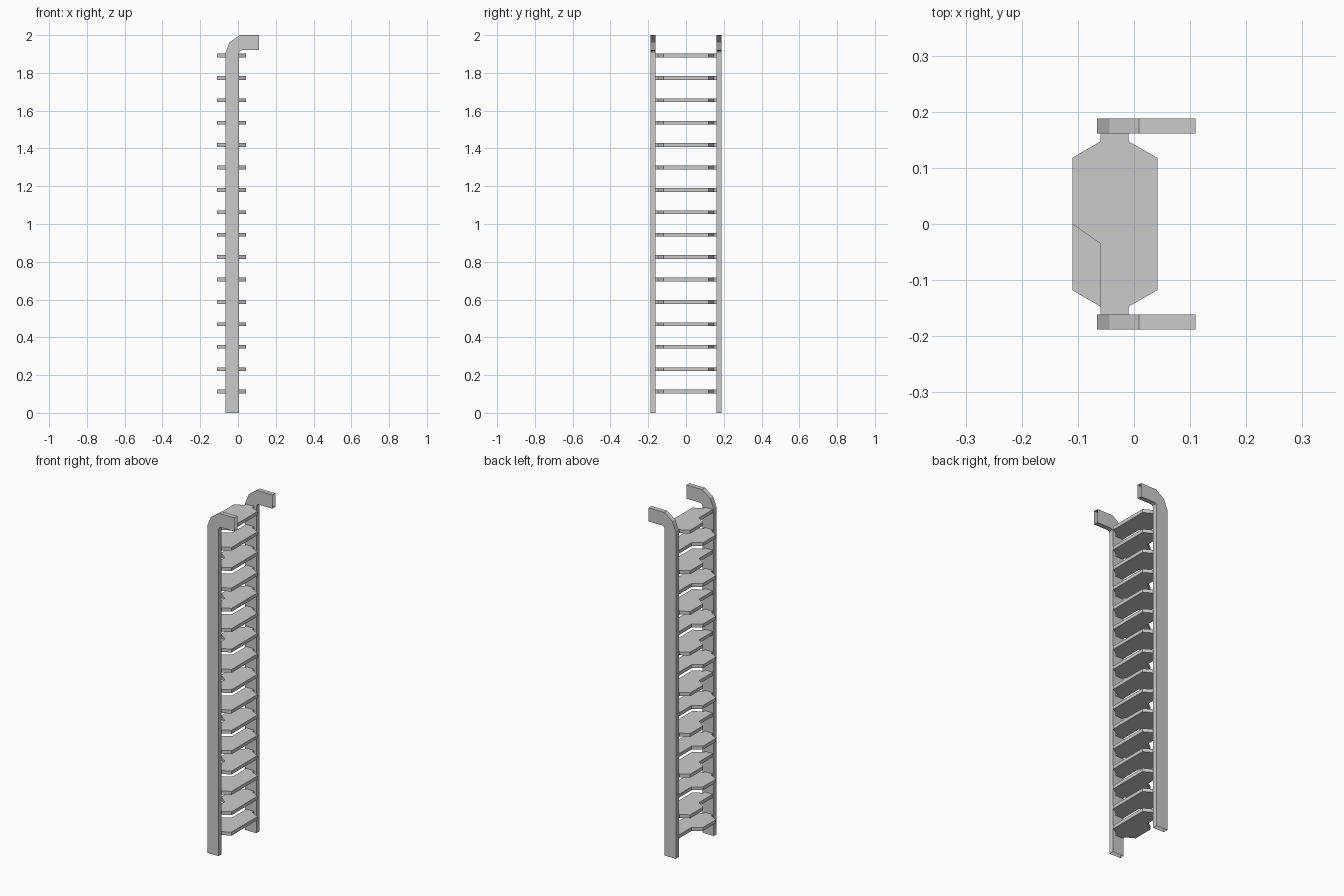
import bpy, bmesh

if "Cube" in bpy.data.objects:
    bpy.data.objects.remove(bpy.data.objects["Cube"])

STEPS = 16
FIRST_Z, PITCH, THICK = 0.113, 0.1186, 0.02
Y_IN, Y_OUT = 0.161, 0.188


def make_object(name, bm):
    bmesh.ops.recalc_face_normals(bm, faces=bm.faces)
    mesh = bpy.data.meshes.new(name)
    bm.to_mesh(mesh)
    bm.free()
    obj = bpy.data.objects.new(name, mesh)
    bpy.context.collection.objects.link(obj)
    return obj


# Side rails: open-ended rectangular tubes that hook over at the top
OUTER = [(-0.066, 0), (-0.066, 1.908), (-0.044, 1.962), (0.009, 2.0), (0.11, 2.0)]
INNER = [(0.006, 0), (0.006, 1.906), (0.011, 1.916), (0.022, 1.92), (0.11, 1.92)]


def rail(name, side):
    bm = bmesh.new()
    rings = []
    for (xo, zo), (xi, zi) in zip(OUTER, INNER):
        a, b = side * Y_IN, side * Y_OUT
        rings.append([bm.verts.new(p) for p in
                      ((xo, a, zo), (xi, a, zi), (xi, b, zi), (xo, b, zo))])
    for r, s in zip(rings, rings[1:]):
        for k in range(4):
            n = (k + 1) % 4
            bm.faces.new((r[k], r[n], s[n], s[k]))
    make_object(name, bm)


rail("rail_left", -1)
rail("rail_right", 1)

# Alternating treads: one half of each plate is cut back for the foot
TREAD = [(-0.11, 0), (-0.11, 0.118), (-0.06, 0.147), (-0.06, Y_IN),
         (-0.01, Y_IN), (-0.01, 0.147), (0.042, 0.118), (0.042, -0.118),
         (-0.01, -0.147), (-0.01, -Y_IN), (-0.06, -Y_IN), (-0.06, -0.035)]

for i in range(STEPS):
    flip = 1 if i % 2 else -1      # top tread is cut on the -y half
    z = FIRST_Z + i * PITCH - THICK / 2
    bm = bmesh.new()
    face = bm.faces.new([bm.verts.new((x, y * flip, z)) for x, y in TREAD])
    ext = bmesh.ops.extrude_face_region(bm, geom=[face], use_keep_orig=True)
    top = [v for v in ext["geom"] if isinstance(v, bmesh.types.BMVert)]
    bmesh.ops.translate(bm, verts=top, vec=(0, 0, THICK))
    make_object(f"tread_{i + 1:02d}", bm)
